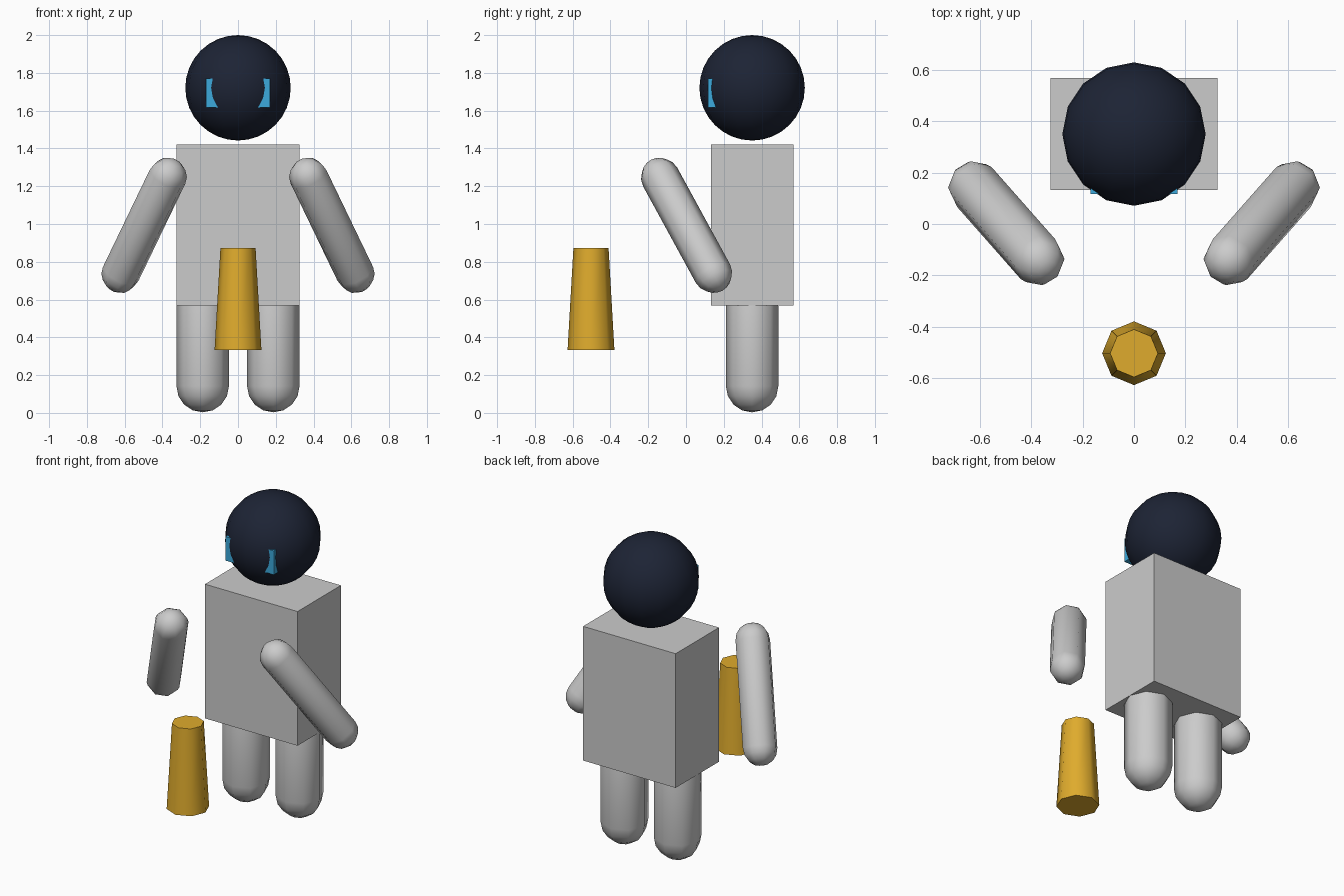
import bpy, bmesh
from math import sin, cos, pi, radians
from mathutils import Matrix, Vector

if "Cube" in bpy.data.objects:
    bpy.data.objects.remove(bpy.data.objects["Cube"])


def material(name, color):
    m = bpy.data.materials.new(name)
    m.diffuse_color = (*color, 1)
    m.use_nodes = True
    m.node_tree.nodes["Principled BSDF"].inputs["Base Color"].default_value = m.diffuse_color
    return m


def finish(bm, name, matrix, mat=None, smooth=True):
    bmesh.ops.recalc_face_normals(bm, faces=bm.faces)
    mesh = bpy.data.meshes.new(name)
    bm.to_mesh(mesh)
    bm.free()
    if smooth:
        mesh.shade_smooth()
        mesh.set_sharp_from_angle(angle=radians(60))
    if mat:
        mesh.materials.append(mat)
    ob = bpy.data.objects.new(name, mesh)
    ob.matrix_world = matrix
    bpy.context.collection.objects.link(ob)
    return ob


def lathe(name, profile, sides, matrix, mat=None):
    """Revolve (radius, height) points around the local z axis."""
    bm = bmesh.new()
    vs = [bm.verts.new((r, 0, z)) for r, z in profile]
    edges = [bm.edges.new(pair) for pair in zip(vs, vs[1:])]
    bmesh.ops.spin(bm, geom=vs + edges, cent=(0, 0, 0), axis=(0, 0, 1),
                   angle=2 * pi, steps=sides)
    bmesh.ops.remove_doubles(bm, verts=bm.verts, dist=1e-4)
    return finish(bm, name, matrix, mat)


def box(name, lo, hi, mat=None):
    lo, hi = Vector(lo), Vector(hi)
    bm = bmesh.new()
    bmesh.ops.create_cube(bm, size=1, matrix=Matrix.Diagonal((*(hi - lo), 1)))
    return finish(bm, name, Matrix.Translation((lo + hi) / 2), mat, smooth=False)


def arc(r, z, start, end, steps):
    angles = [radians(start + (end - start) * i / steps) for i in range(steps + 1)]
    return [(max(r * cos(a), 0), z + r * sin(a)) for a in angles]


def capsule(name, r, half, matrix):
    profile = arc(r, -half, -90, 0, 4) + arc(r, half, 0, 90, 4)
    return lathe(name, profile, 8, matrix)


navy = material("navy", (0.012, 0.017, 0.035))
blue = material("blue", (0.045, 0.40, 0.72))
gold = material("gold", (0.74, 0.41, 0.026))

# Torso, head and visor
box("torso", (-0.325, 0.133, 0.568), (0.325, 0.568, 1.42))
lathe("head", arc(0.279, 0, -90, 90, 16), 16,
      Matrix.Translation((0, 0.35, 1.721)), navy)
box("visor", (-0.17, 0.116, 1.618), (0.17, 0.23, 1.77), blue)

# Paired limbs
for side, s in (("left", -1), ("right", 1)):
    capsule("leg_" + side, 0.139, 0.21, Matrix.Translation((s * 0.187, 0.35, 0.352)))
    capsule("arm_" + side, 0.103, 0.317,
            Matrix.Translation((s * 0.497, 0.003, 0.993))
            @ Matrix.Rotation(0.5, 4, 'X') @ Matrix.Rotation(-0.4 * s, 4, 'Y'))

# Tapered post floating in front
lathe("front_cone", [(0, 0.333), (0.124, 0.333), (0.093, 0.873), (0, 0.873)], 8,
      Matrix.Translation((0, -0.503, 0)), gold)
